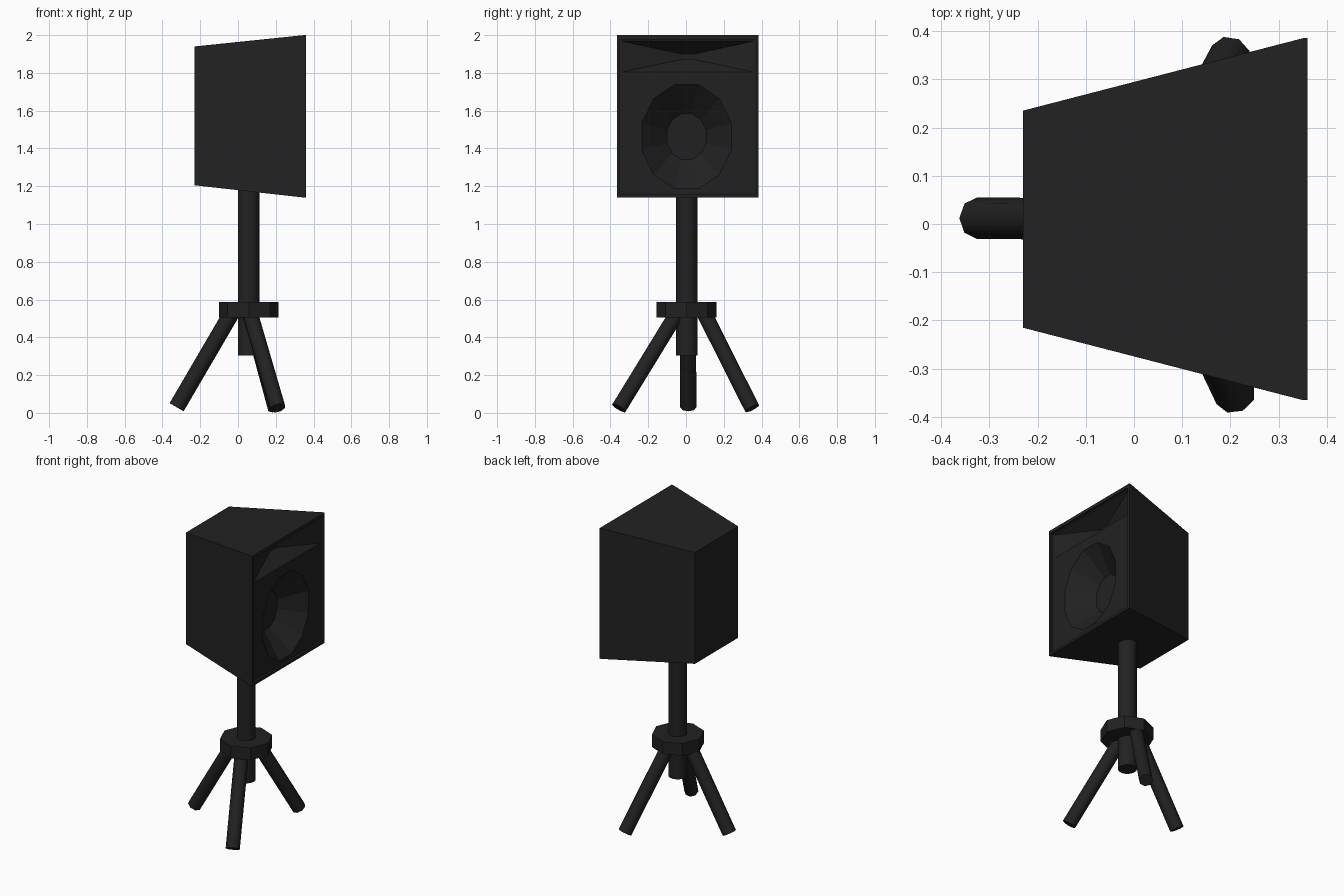
import bpy
import bmesh
from math import cos, sin, pi, radians
from mathutils import Vector

cube = bpy.data.objects.get("Cube")
if cube:
    bpy.data.objects.remove(cube, do_unlink=True)

black = bpy.data.materials.new("matte black")
black.use_nodes = True
COLOUR = (0.0155, 0.0155, 0.0155, 1)
black.diffuse_color = COLOUR
black.node_tree.nodes["Principled BSDF"].inputs["Base Color"].default_value = COLOUR

MID_Y = 0.01


def finish(name, bm):
    bmesh.ops.recalc_face_normals(bm, faces=bm.faces)
    mesh = bpy.data.meshes.new(name)
    bm.to_mesh(mesh)
    bm.free()
    mesh.materials.append(black)
    obj = bpy.data.objects.new(name, mesh)
    bpy.context.collection.objects.link(obj)
    return obj


def rect(x, half_width, low, high):
    return [Vector((x, MID_Y + sy * half_width, z))
            for sy, z in ((-1, low), (1, low), (1, high), (-1, high))]


def oval(x, ry, rz, z, sides=12):
    angles = [2 * pi * (i + 0.5) / sides for i in range(sides)]
    return [Vector((x, 0.003 + ry * cos(a), z + rz * sin(a))) for a in angles]


def loft(name, rings):
    """Closed solid through a sequence of matching rings."""
    bm = bmesh.new()
    loops = [[bm.verts.new(p) for p in ring] for ring in rings]
    n = len(loops[0])
    for a, b in zip(loops, loops[1:]):
        for i in range(n):
            j = (i + 1) % n
            bm.faces.new((a[i], a[j], b[j], b[i]))
    bm.faces.new(loops[0])
    bm.faces.new(loops[-1])
    return finish(name, bm)


def rod(name, start, end, radius, sides, smooth_angle=None):
    """Cylinder between two points."""
    start, end = Vector(start), Vector(end)
    axis = end - start
    bm = bmesh.new()
    bmesh.ops.create_cone(bm, cap_ends=True, segments=sides, radius1=radius,
                          radius2=radius, depth=axis.length)
    bm.transform(axis.to_track_quat("Z", "Y").to_matrix().to_4x4())
    bmesh.ops.translate(bm, verts=bm.verts, vec=(start + end) / 2)
    obj = finish(name, bm)
    if smooth_angle:
        bpy.ops.object.select_all(action="DESELECT")
        obj.select_set(True)
        bpy.context.view_layer.objects.active = obj
        bpy.ops.object.shade_smooth_by_angle(angle=radians(smooth_angle))
    return obj


# Tapered cabinet with a short straight lip at the front
cabinet = loft("cabinet", [rect(-0.23, 0.225, 1.205, 1.94),
                           rect(0.35, 0.375, 1.14, 2.0),
                           rect(0.36, 0.375, 1.14, 2.0)])

# Recessed baffle, woofer cone and horn mouth
PANEL, OUT = 0.345, 0.4
cutters = [
    loft("baffle_cutter", [rect(PANEL, 0.36, 1.158, 1.978),
                           rect(OUT, 0.36, 1.158, 1.978)]),
    loft("woofer_cutter", [oval(0.21, 0.108, 0.126, 1.463),
                           oval(PANEL, 0.245, 0.285, 1.463),
                           oval(OUT, 0.245, 0.285, 1.463)]),
    loft("horn_cutter", [rect(0.25, 0.035, 1.87, 1.90),
                         rect(PANEL, 0.348, 1.805, 1.968),
                         rect(OUT, 0.348, 1.805, 1.968)]),
]
bpy.context.view_layer.objects.active = cabinet
for cutter in cutters:
    cutter.hide_render = True
    mod = cabinet.modifiers.new(cutter.name, "BOOLEAN")
    mod.operation = "DIFFERENCE"
    mod.solver = "EXACT"
    mod.object = cutter
    bpy.ops.object.modifier_apply(modifier=mod.name)
for cutter in cutters:
    bpy.data.objects.remove(cutter, do_unlink=True)

# Stand pole and octagonal collar
rod("stand_pole", (0.056, 0.005, 0.305), (0.056, 0.005, 1.19), 0.057, 16, 40)
rod("stand_collar", (0.057, 0.003, 0.505), (0.057, 0.003, 0.586), 0.158, 8)

# Tripod legs, each running from collar to foot
legs = {
    "back_leg": ((-0.027, 0.01, 0.54), (-0.325, 0.012, 0.03)),
    "right_leg": ((0.06, -0.04, 0.54), (0.21, -0.355, 0.026)),
    "left_leg": ((0.06, 0.09, 0.54), (0.2, 0.35, 0.024)),
}
for name, (top, foot) in legs.items():
    rod(name, top, foot, 0.043, 8, 50)
